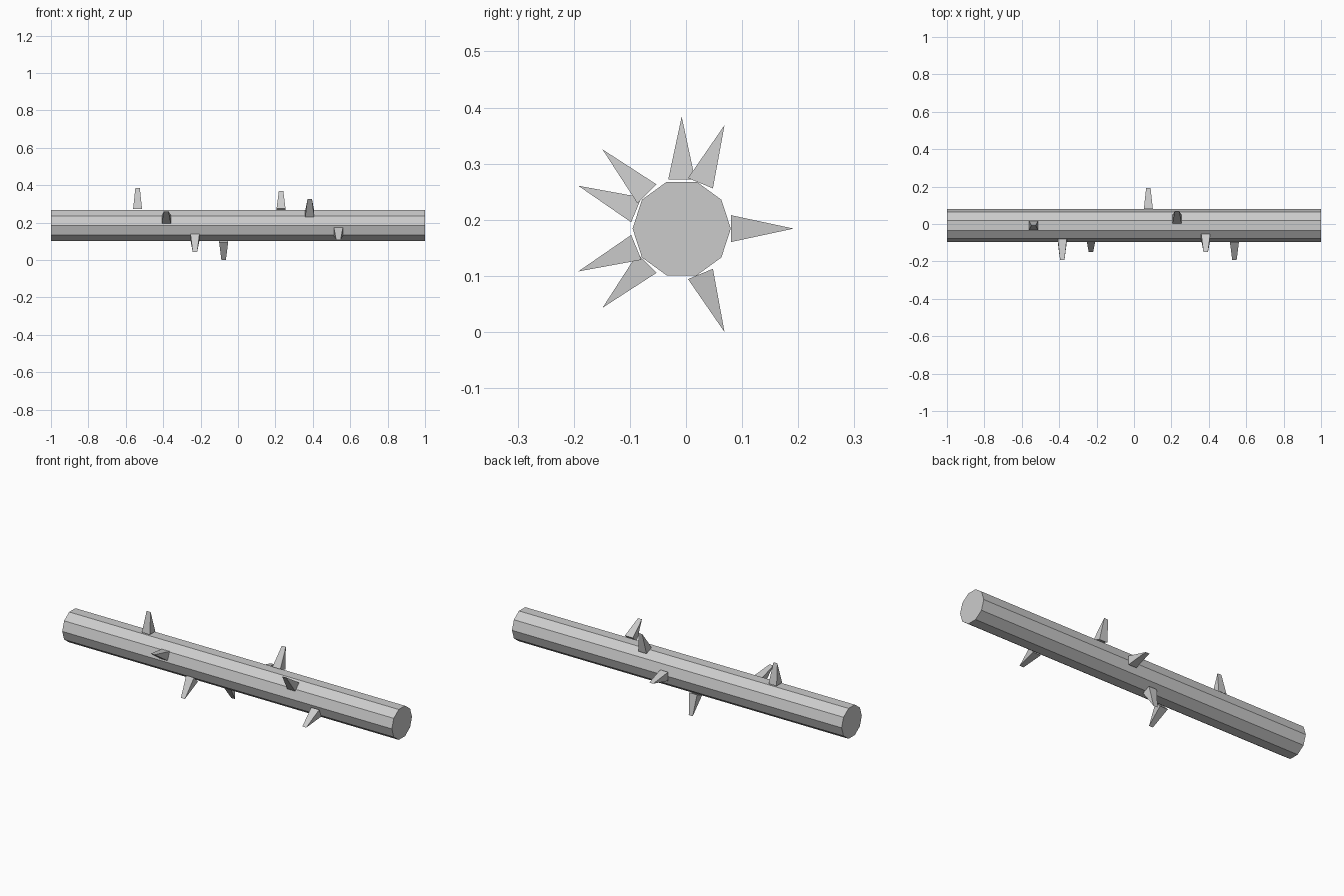
import bpy, math
from mathutils import Matrix

if "Cube" in bpy.data.objects:
    bpy.data.objects.remove(bpy.data.objects["Cube"])

CY, CZ, R = -0.0077, 0.1843, 0.0875   # pole axis position and radius

# Ten-sided pole lying along x
bpy.ops.mesh.primitive_cylinder_add(vertices=10, radius=R, depth=2,
                                    location=(0, CY, CZ),
                                    rotation=(0, math.pi / 2, 0))
bpy.context.object.name = "pole"


def add_spike(i, x, angle):
    """Wedge spike pointing outward, ending in a short edge along x."""
    b, t, tip = 0.024, 0.012, 0.1995
    verts = [(-b, -b, R), (b, -b, R), (b, b, R), (-b, b, R),
             (-t, 0, tip), (t, 0, tip)]
    faces = [(3, 2, 1, 0), (0, 1, 5, 4), (1, 2, 5), (2, 3, 4, 5), (3, 0, 4)]
    mesh = bpy.data.meshes.new("spike")
    mesh.from_pydata(verts, [], faces)
    obj = bpy.data.objects.new(f"spike_{i + 1}", mesh)
    obj.matrix_world = Matrix.Translation((x, CY, CZ)) @ Matrix.Rotation(angle, 4, 'X')
    bpy.context.collection.objects.link(obj)


# Spikes spiralling around the pole
for i in range(8):
    add_spike(i, (i - 3.5) * 0.1534, math.radians(67.5 * i))
